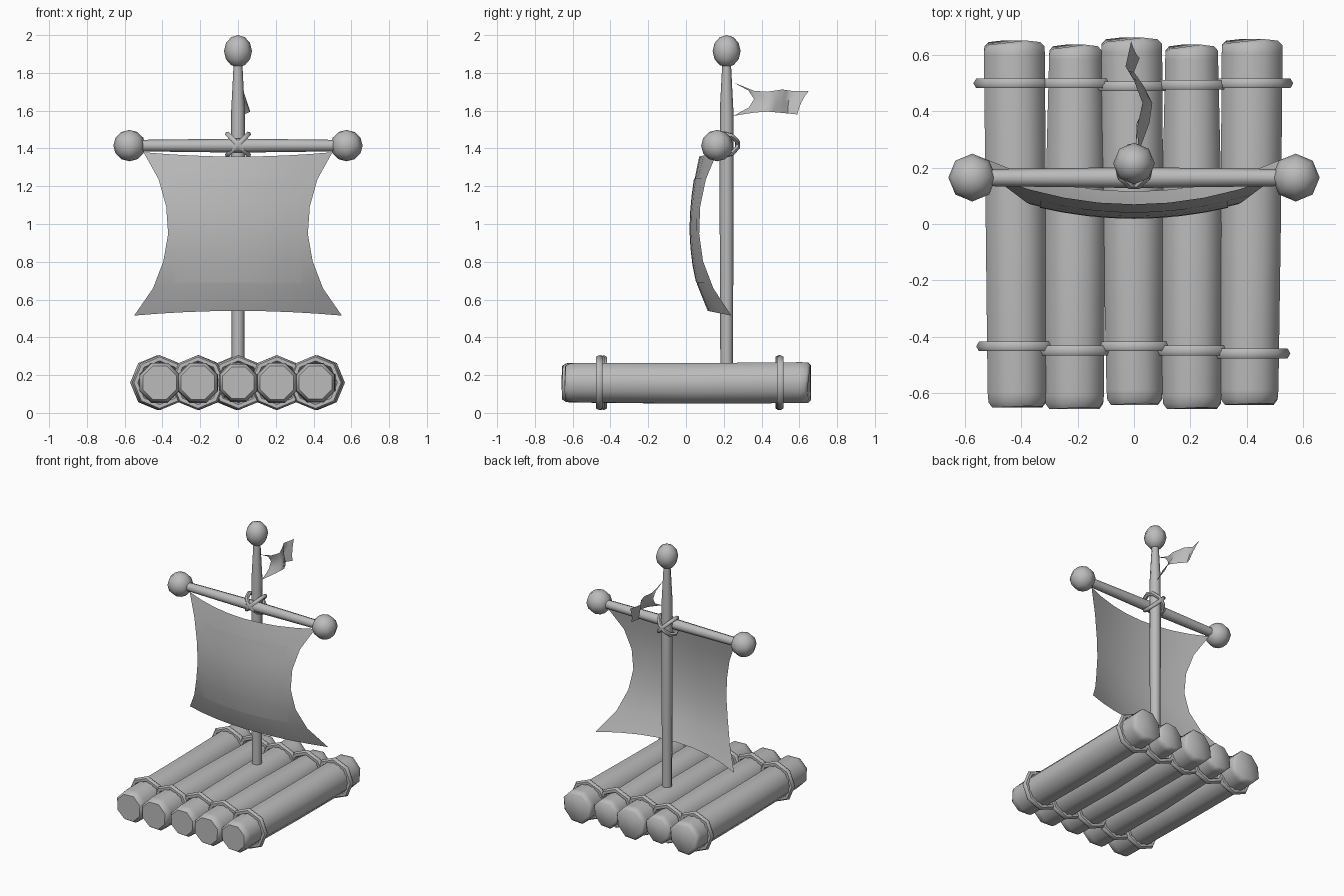
import bpy
import bmesh
import math
from mathutils import Vector

default = bpy.data.objects.get("Cube")
if default:
    bpy.data.objects.remove(default)

grey = bpy.data.materials.new("plain_grey")
grey.use_nodes = True
COLOUR = (0.5, 0.5, 0.5, 1)
grey.diffuse_color = COLOUR
grey.node_tree.nodes["Principled BSDF"].inputs["Base Color"].default_value = COLOUR

X, Y, Z = Vector((1, 0, 0)), Vector((0, 1, 0)), Vector((0, 0, 1))


def finish(obj, name, angle=50):
    obj.name = name
    obj.data.materials.append(grey)
    bpy.ops.object.select_all(action='DESELECT')
    obj.select_set(True)
    bpy.context.view_layer.objects.active = obj
    bpy.ops.object.shade_smooth_by_angle(angle=math.radians(angle))
    return obj


def from_bmesh(bm, name, angle=50):
    mesh = bpy.data.meshes.new(name)
    bm.to_mesh(mesh)
    bm.free()
    obj = bpy.data.objects.new(name, mesh)
    bpy.context.collection.objects.link(obj)
    return finish(obj, name, angle)


def tube(name, stations, u, v, sides=8, phase=0.0):
    """Loft polygon rings (centre, radius, lean) lying in the u-v plane."""
    bm = bmesh.new()
    axis = u.cross(v)
    rings = []
    for centre, radius, lean in stations:
        ring = []
        for i in range(sides):
            a = phase + math.tau * i / sides
            ring.append(bm.verts.new(Vector(centre) + radius * (math.cos(a) * u + math.sin(a) * v)
                                     + axis * lean * math.cos(a * 2 + 1)))
        rings.append(ring)
    for a, b in zip(rings, rings[1:]):
        for i in range(sides):
            j = (i + 1) % sides
            bm.faces.new((a[i], a[j], b[j], b[i]))
    bm.faces.new(rings[0])
    bm.faces.new(rings[-1])
    bmesh.ops.recalc_face_normals(bm, faces=bm.faces)
    return from_bmesh(bm, name)


def ball(name, location, scale):
    bpy.ops.mesh.primitive_uv_sphere_add(segments=8, ring_count=6, radius=1, location=location)
    obj = bpy.context.object
    obj.scale = scale
    return finish(obj, name)


def loop(name, location, rotation, major, minor, sides, scale=(1, 1, 1)):
    bpy.ops.mesh.primitive_torus_add(location=location, rotation=rotation, major_radius=major,
                                     minor_radius=minor, major_segments=sides, minor_segments=6)
    obj = bpy.context.object
    obj.scale = scale
    return finish(obj, name, 60)


def sheet(name, cols, rows, point, angle=50):
    """Grid surface from point(s, t) with s and t in 0..1."""
    bm = bmesh.new()
    g = [[bm.verts.new(point(i / cols, j / rows)) for i in range(cols + 1)] for j in range(rows + 1)]
    for j in range(rows):
        for i in range(cols):
            bm.faces.new((g[j][i], g[j][i + 1], g[j + 1][i + 1], g[j + 1][i]))
    return from_bmesh(bm, name, angle)


def lerp_path(points, t):
    f = t * (len(points) - 1)
    i = min(int(f), len(points) - 2)
    return Vector(points[i]).lerp(Vector(points[i + 1]), f - i)


# Logs and the rope ring near each end: (x, radius, end y, rope y) for back and front
H = 0.16
logs = [
    ((-0.425, 0.122, 0.65, 0.50), (-0.415, 0.114, -0.65, -0.435)),
    ((-0.208, 0.106, 0.635, 0.50), (-0.212, 0.114, -0.655, -0.45)),
    ((-0.008, 0.122, 0.66, 0.49), (0.002, 0.108, -0.64, -0.435)),
    ((0.205, 0.106, 0.635, 0.495), (0.206, 0.114, -0.655, -0.45)),
    ((0.42, 0.122, 0.655, 0.50), (0.41, 0.112, -0.64, -0.46)),
]
for n, (back, front) in enumerate(logs, 1):
    (xb, rb, yb, tb), (xf, rf, yf, tf) = back, front
    mid = (xb + xf) / 2
    tube(f"log_{n}", [
        ((xf, yf, H), rf * 0.84, 0.003),
        ((xf, yf + 0.02, H), rf * 0.97, 0.005),
        ((xf, yf + 0.05, H), rf, 0),
        ((mid, 0, H - 0.004), 0.116, 0),
        ((xb, yb - 0.05, H), rb * 0.96, 0),
        ((xb, yb - 0.02, H), rb * 0.95, 0.008),
        ((xb, yb - 0.005, H), rb * 0.82, 0.008),
    ], X, Z, phase=math.pi / 8)
    for side, x, y in (("back", xb, tb), ("front", xf, tf)):
        loop(f"{side}_rope_{n}", (x, y, H), (math.pi / 2, 0, 0), 0.126, 0.02, 8)

# Mast and yard with knobs on their ends
MY, YY, YZ = 0.215, 0.165, 1.415
tube("mast", [((0, MY, 0.18), 0.033, 0), ((0, MY, 1.1), 0.037, 0),
              ((0, MY, 1.6), 0.036, 0), ((0, MY, 1.87), 0.022, 0)], X, Y)
tube("yard", [((-0.56, YY, YZ), 0.03, 0), ((0, YY, YZ), 0.037, 0),
              ((0.56, YY, YZ), 0.03, 0)], Y, Z)
ball("mast_knob", (0, MY, 1.915), (0.074, 0.074, 0.085))
for side, s in (("left", 1), ("right", -1)):
    ball(f"{side}_yard_knob", (s * 0.575, YY, YZ), (0.085, 0.085, 0.083))
    # Crossed lashing round mast and yard
    loop(f"{side}_lashing", (0, 0.205, YZ + 0.005), (math.pi / 2, s * math.pi / 4, math.pi / 2),
         0.07, 0.014, 10, (1.1, 1, 1)).rotation_euler = (0, s * math.pi / 4, 0)


# Sail: pinched at the waist and bellied forward
half_widths = [(0.55,), (0.45,), (0.395,), (0.37,), (0.38,), (0.42,), (0.50,)]
half_widths = [(w[0], 0) for w in half_widths]
belly = [(0.115, 0.24), (0.06, 0.145), (0.032, 0.09), (0.022, 0.07),
         (0.026, 0.075), (0.042, 0.105), (0.07, 0.165)]


def sail_point(s, t):
    k = 2 * s - 1
    centre, edge = lerp_path(belly, t)
    low = 0.54 - 0.025 * k * k
    high = 1.357 + 0.023 * k * k
    return Vector((k * lerp_path(half_widths, t)[0],
                   centre + (edge - centre) * k * k, low + (high - low) * t))


sheet("sail", 8, 6, sail_point)


# Patch sewn on the front of the sail
def patch_point(s, t):
    k = (2 * s - 1)
    z = 0.69 + 0.55 * t
    f = (z - 0.54) / 0.817
    w = lerp_path(half_widths, f)[0]
    centre, edge = lerp_path(belly, f)
    return Vector((0.335 * k, centre + (edge - centre) * (0.335 * k / w) ** 2 - 0.004, z))


sheet("sail_patch", 8, 6, patch_point)

# Pennant: wavy strip with two ties to the mast and a ragged tail
top_edge = [(0.005, 0.25, 1.75), (0.015, 0.36, 1.705), (0.03, 0.43, 1.70),
            (0.0, 0.51, 1.712), (-0.03, 0.56, 1.705), (-0.01, 0.65, 1.705)]
low_edge = [(0.015, 0.25, 1.572), (0.055, 0.36, 1.59), (0.065, 0.43, 1.595),
            (0.035, 0.49, 1.59), (0.0, 0.54, 1.585), (0.02, 0.59, 1.58)]


def pennant_point(s, t):
    p = lerp_path(low_edge, s).lerp(lerp_path(top_edge, s), t)
    bulge = 4 * t * (1 - t)
    p.y += bulge * (0.11 * (1 - s) ** 3 - 0.01 * s)
    return p


sheet("pennant", 10, 4, pennant_point)
